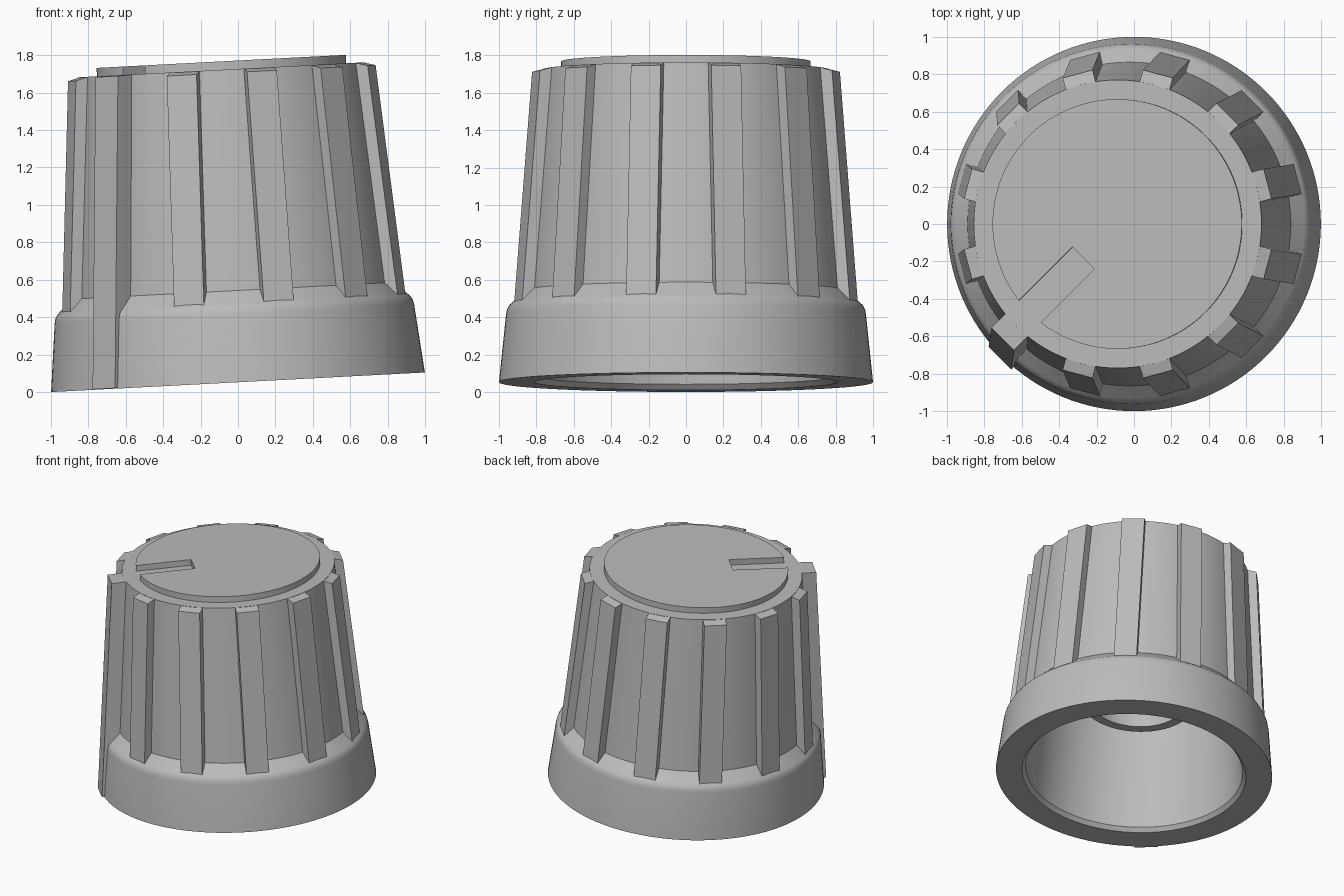
import bpy, bmesh, math
from mathutils import Matrix, Vector

if "Cube" in bpy.data.objects:
    bpy.data.objects.remove(bpy.data.objects["Cube"])

# The whole knob leans 3 degrees towards -x
TILT = Matrix.Translation((0, 0, 0.0523)) @ Matrix.Rotation(math.radians(-3), 4, 'Y')

grey = bpy.data.materials.new("grey plastic")
grey.diffuse_color = (0.5, 0.5, 0.5, 1)
grey.use_nodes = True
grey.node_tree.nodes["Principled BSDF"].inputs["Base Color"].default_value = grey.diffuse_color


def finish(bm, name, smooth=None):
    bmesh.ops.recalc_face_normals(bm, faces=bm.faces)
    bm.transform(TILT)
    me = bpy.data.meshes.new(name)
    bm.to_mesh(me)
    bm.free()
    me.materials.append(grey)
    ob = bpy.data.objects.new(name, me)
    bpy.context.collection.objects.link(ob)
    if smooth:
        bpy.ops.object.select_all(action='DESELECT')
        ob.select_set(True)
        bpy.context.view_layer.objects.active = ob
        bpy.ops.object.shade_smooth_by_angle(angle=math.radians(smooth))
    return ob


def lathe(name, profile, n=128):
    """Revolve (radius, z) points; first and last lie on the axis."""
    bm = bmesh.new()
    rings = []
    for r, z in profile:
        if r == 0:
            rings.append([bm.verts.new((0, 0, z))] * n)
        else:
            rings.append([bm.verts.new((r * math.cos(2 * math.pi * i / n),
                                        r * math.sin(2 * math.pi * i / n), z)) for i in range(n)])
    for a, b in zip(rings, rings[1:]):
        for i in range(n):
            j = (i + 1) % n
            quad = list(dict.fromkeys((a[i], a[j], b[j], b[i])))
            bm.faces.new(quad)
    return finish(bm, name, 30)


def extrude(bm, points, offset):
    """Closed prism from a planar outline."""
    low = [bm.verts.new(p) for p in points]
    high = [bm.verts.new(Vector(p) + Vector(offset)) for p in points]
    bm.faces.new(low)
    bm.faces.new(high)
    for i in range(len(low)):
        j = (i + 1) % len(low)
        bm.faces.new((low[i], low[j], high[j], high[i]))


def rib(name, angle, profile, width):
    """Radial rib: (radius, z) profile extruded sideways, turned to its angle."""
    bm = bmesh.new()
    extrude(bm, [(r, -width / 2, z) for r, z in profile], (0, width, 0))
    bm.transform(Matrix.Rotation(math.radians(angle), 4, 'Z'))
    return finish(bm, name)


# Hollow body: cap, tapered wall, collar, cavity, shaft socket
lathe("knob_body", [
    (0, 1.672), (0.77, 1.672), (0.865, 0.49), (0.93, 0.425), (0.946, 0.41), (0.957, 0.39),
    (0.962, 0.365), (1.0, 0.0), (0.81, 0.0), (0.785, 0.03), (0.67, 1.52), (0.41, 1.52),
    (0.41, 0.61), (0.34, 0.61), (0.34, 1.45), (0, 1.45)])

# Twelve positions around the wall; the one at 225 degrees is the pointer
grip = [(0.72, 1.65), (0.765, 1.671), (0.83, 1.654), (0.93, 0.405), (0.84, 0.405)]
pointer = [(0.72, 1.65), (0.765, 1.671), (0.87, 1.668), (1.015, 0.003), (0.9, 0.003)]
for k in range(12):
    a = 15 + 30 * k
    if a == 225:
        rib("pointer_rib", a, pointer, 0.17)
    else:
        rib("grip_rib_%d" % k, a, grip, 0.165)

# Raised top disc with an indicator slot cut in from the pointer side
R, HALF, INNER = 0.667, 0.083, 0.256
start = math.asin(HALF / R)
steps = 120
outline = []
for i in range(steps + 1):
    t = start + (2 * math.pi - 2 * start) * i / steps
    outline.append((R * math.cos(t), R * math.sin(t), 1.66))
outline += [(INNER, -HALF, 1.66), (INNER, HALF, 1.66)]
bm = bmesh.new()
extrude(bm, outline, (0, 0, 0.057))
bm.transform(Matrix.Rotation(math.radians(225), 4, 'Z'))
finish(bm, "top_disc", 30)
